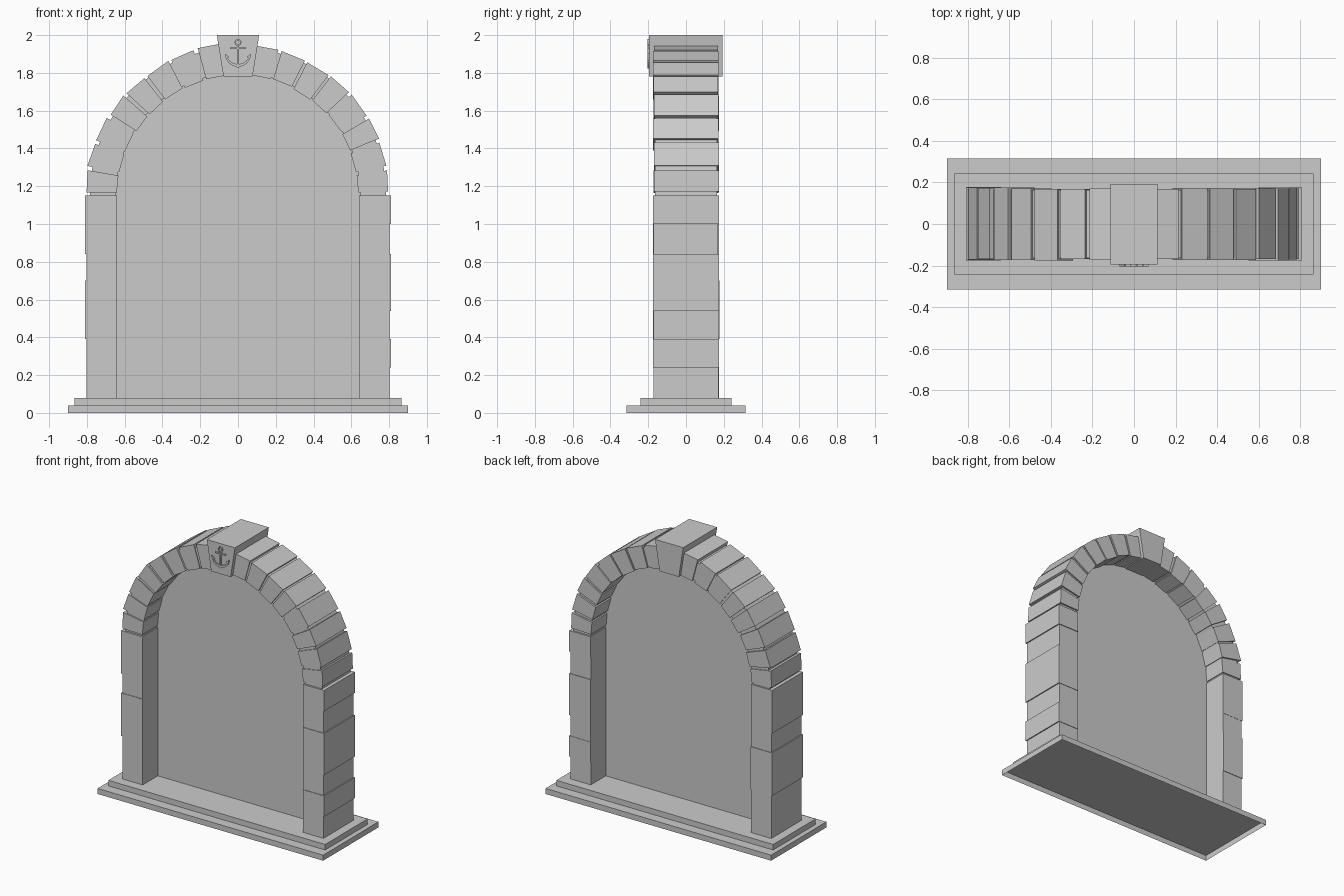
import bpy, bmesh, math, random

random.seed(4)
old = bpy.data.objects.get("Cube")
if old:
    bpy.data.objects.remove(old, do_unlink=True)

stone = bpy.data.materials.new("grey_stone")
stone.use_nodes = True
GREY = (0.6, 0.6, 0.6, 1)
stone.diffuse_color = GREY
stone.node_tree.nodes["Principled BSDF"].inputs["Base Color"].default_value = GREY

SPRING = 1.15  # height where the arch starts


def prism(name, profile, y0, y1, open_bottom=False):
    """Extrude an x-z outline from y0 to y1."""
    bm = bmesh.new()
    front = bm.faces.new([bm.verts.new((x, y0, z)) for x, z in profile])
    if y1 > y0:
        new = bmesh.ops.extrude_face_region(bm, geom=[front], use_keep_orig=True)["geom"]
        for v in new:
            if isinstance(v, bmesh.types.BMVert):
                v.co.y = y1
    bmesh.ops.recalc_face_normals(bm, faces=bm.faces[:])
    if open_bottom:
        low = [f for f in bm.faces if f.normal.z < -0.9]
        bmesh.ops.delete(bm, geom=low, context="FACES")
    mesh = bpy.data.meshes.new(name)
    bm.to_mesh(mesh)
    bm.free()
    mesh.materials.append(stone)
    ob = bpy.data.objects.new(name, mesh)
    bpy.context.collection.objects.link(ob)
    return ob


def rect(x0, x1, z0, z1):
    return [(x0, z0), (x1, z0), (x1, z1), (x0, z1)]


def polar(r, deg, cz=SPRING):
    a = math.radians(deg)
    return (r * math.cos(a), cz + r * math.sin(a))


def arc(r, a0, a1, n, cz=SPRING):
    return [polar(r, a0 + (a1 - a0) * i / n, cz) for i in range(n + 1)]


def jit(amount):
    return random.uniform(-amount, amount)


# Stepped plinth, hollow underneath
prism("lower_step", rect(-0.9, 0.9, 0, 0.04), -0.315, 0.315, True)
prism("upper_step", rect(-0.865, 0.865, 0.04, 0.08), -0.242, 0.242, True)

# Flat sheet filling the doorway
prism("door_panel", [(0.65, 0.08)] + arc(0.655, 0, 180, 24) + [(-0.65, 0.08)], 0, 0)

# Pillars: a hidden core faced with uneven blocks
PILLARS = {
    "left": (1, [0.08, 0.24, 0.39, 0.54, 0.84, 1.0, SPRING]),
    "right": (-1, [0.08, 0.39, 0.70, 0.84, SPRING]),
}
for side, (s, levels) in PILLARS.items():
    prism(side + "_pillar_core", rect(s * 0.65, s * 0.79, 0.08, SPRING), -0.165, 0.165)
    for i, (z0, z1) in enumerate(zip(levels, levels[1:])):
        proud = 0.008 if i % 2 else 0.0
        depth = 0.172 + proud / 2
        prism(f"{side}_pillar_block_{i + 1}",
              rect(s * 0.64, s * (0.802 + proud), z0, z1), -depth, depth + jit(0.002))

# Arch: recessed mortar ring with wedge stones on it
prism("arch_mortar", arc(0.785, 0, 180, 48) + arc(0.648, 180, 0, 48), -0.163, 0.163)
JOINTS = [0.8, 10.5, 21, 31.5, 42, 52.5, 63, 74, 84.5]
for side, s in (("left", 1), ("right", -1)):
    for i, (a0, a1) in enumerate(zip(JOINTS, JOINTS[1:])):
        a0, a1 = a0 + 0.7 + jit(0.4), a1 - 0.7 + jit(0.4)
        inner, outer = 0.64 + jit(0.004), 0.803 + jit(0.007)
        tilt = jit(0.005)
        wedge = [polar(inner, a0), polar(outer + tilt, a0),
                 polar(outer - tilt, a1), polar(inner, a1)]
        prism(f"{side}_arch_stone_{i + 1}", [(s * x, z) for x, z in wedge],
              -0.172 + jit(0.004), 0.172 + jit(0.004))

# Keystone
prism("keystone", [(-0.077, 1.78), (0.077, 1.78), (0.112, 2.0), (-0.112, 2.0)], -0.195, 0.192)

# Anchor relief on the keystone front
FRONT, BACK = -0.204, -0.195
prism("anchor_shank", rect(-0.005, 0.005, 1.835, 1.945), FRONT, BACK)
prism("anchor_stock", rect(-0.042, 0.042, 1.926, 1.935), FRONT, BACK)
prism("anchor_ring", arc(0.018, -90, 269, 16, 1.961) + arc(0.011, 269, -90, 16, 1.961), FRONT, BACK)
prism("anchor_arms", arc(0.068, 195, 345, 14, 1.9)[:7] + [(0, 1.824)]
      + arc(0.068, 195, 345, 14, 1.9)[8:] + arc(0.064, 335, 205, 12, 1.911), FRONT, BACK)
for side, s in (("left", 1), ("right", -1)):
    prism(side + "_anchor_fluke",
          [(s * 0.07, 1.902), (s * 0.045, 1.884), (s * 0.064, 1.874)], FRONT, BACK)
